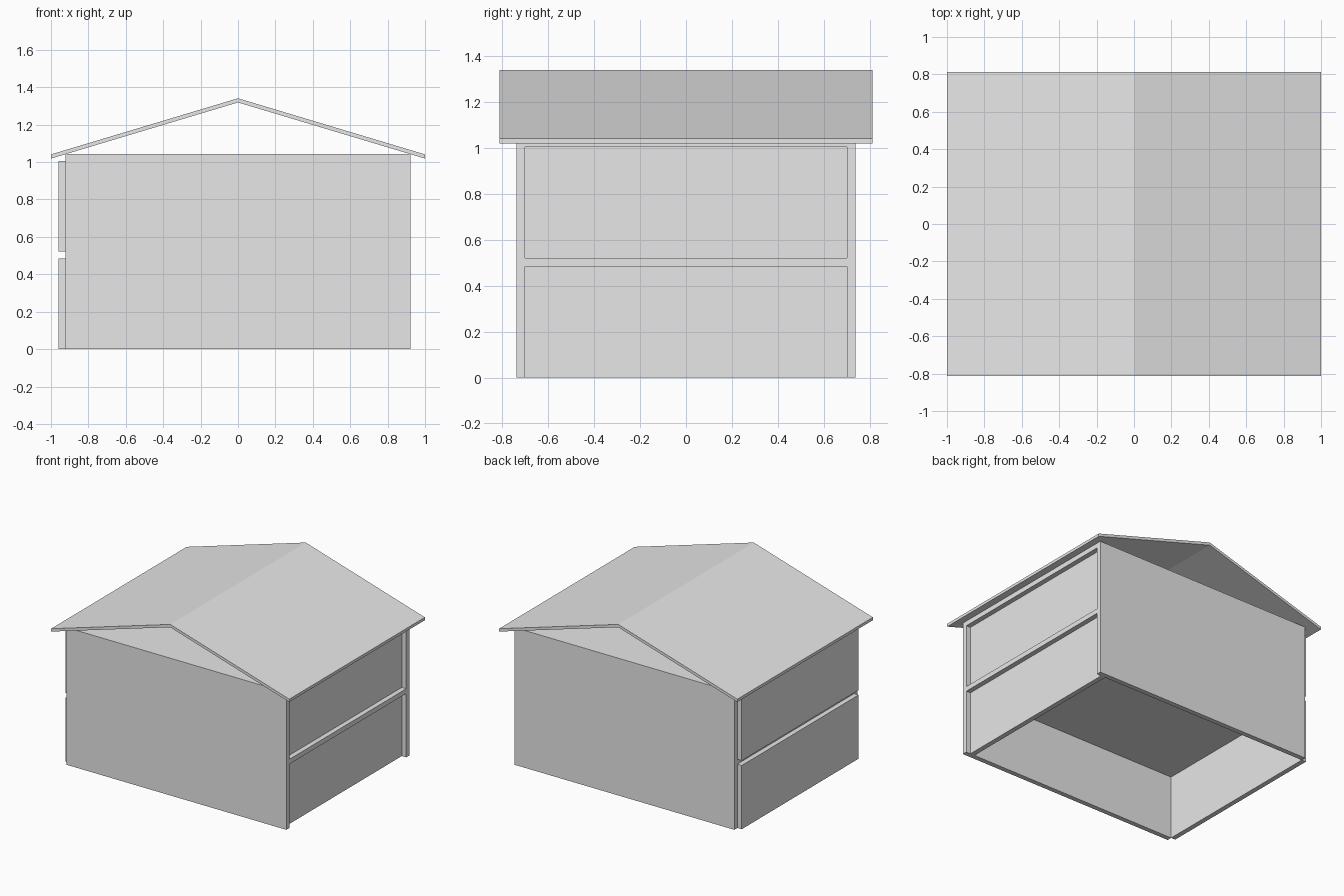
import bpy
import bmesh

cube = bpy.data.objects.get("Cube")
if cube:
    bpy.data.objects.remove(cube, do_unlink=True)

# One plain grey for the whole house
grey = bpy.data.materials.new("light_grey")
grey.use_nodes = True
colour = (0.8, 0.8, 0.8, 1.0)
grey.diffuse_color = colour
grey.node_tree.nodes["Principled BSDF"].inputs["Base Color"].default_value = colour

T = 0.037            # board thickness
HX, HY = 0.922, 0.738  # half width and half depth of the body
STOREY = 0.484       # clear height of one storey
TOP = 2 * (STOREY + T)


def add_object(name, bm):
    bmesh.ops.recalc_face_normals(bm, faces=bm.faces)
    mesh = bpy.data.meshes.new(name)
    bm.to_mesh(mesh)
    bm.free()
    mesh.materials.append(grey)
    obj = bpy.data.objects.new(name, mesh)
    bpy.context.collection.objects.link(obj)
    return obj


def box(name, low, high):
    bm = bmesh.new()
    bmesh.ops.create_cube(bm, size=1)
    for v in bm.verts:
        v.co = [h if c > 0 else l for c, l, h in zip(v.co, low, high)]
    return add_object(name, bm)


def prism(name, profile, half_depth):
    """Extrude an x-z outline along y."""
    bm = bmesh.new()
    face = bm.faces.new([bm.verts.new((x, -half_depth, z)) for x, z in profile])
    grown = bmesh.ops.extrude_face_region(bm, geom=[face])["geom"]
    verts = [g for g in grown if isinstance(g, bmesh.types.BMVert)]
    bmesh.ops.translate(bm, verts=verts, vec=(0, 2 * half_depth, 0))
    return add_object(name, bm)


# Front and back walls, full height
inner = HY - T
box("front_wall", (-HX, -HY, 0), (HX, -inner, TOP))
box("back_wall", (-HX, inner, 0), (HX, HY, TOP))

# Each storey: side panels (one recessed, one outside the body) and the slab above
for name, z in (("lower", 0), ("upper", STOREY + T)):
    top = z + STOREY
    box(name + "_recessed_panel", (HX - 2 * T, -inner, z), (HX - T, inner, top))
    box(name + "_outer_panel", (-HX - T, -inner, z), (-HX, inner, top))
    box(name + "_ceiling_slab", (-HX, -inner, top), (HX, inner, top + T))

# Thin gable roof with open ends
eave, ridge, thick = 1.019, 1.319, 0.022
prism("roof", [(-1, eave), (0, ridge), (1, eave),
               (1, eave + thick), (0, ridge + thick), (-1, eave + thick)], 0.813)
